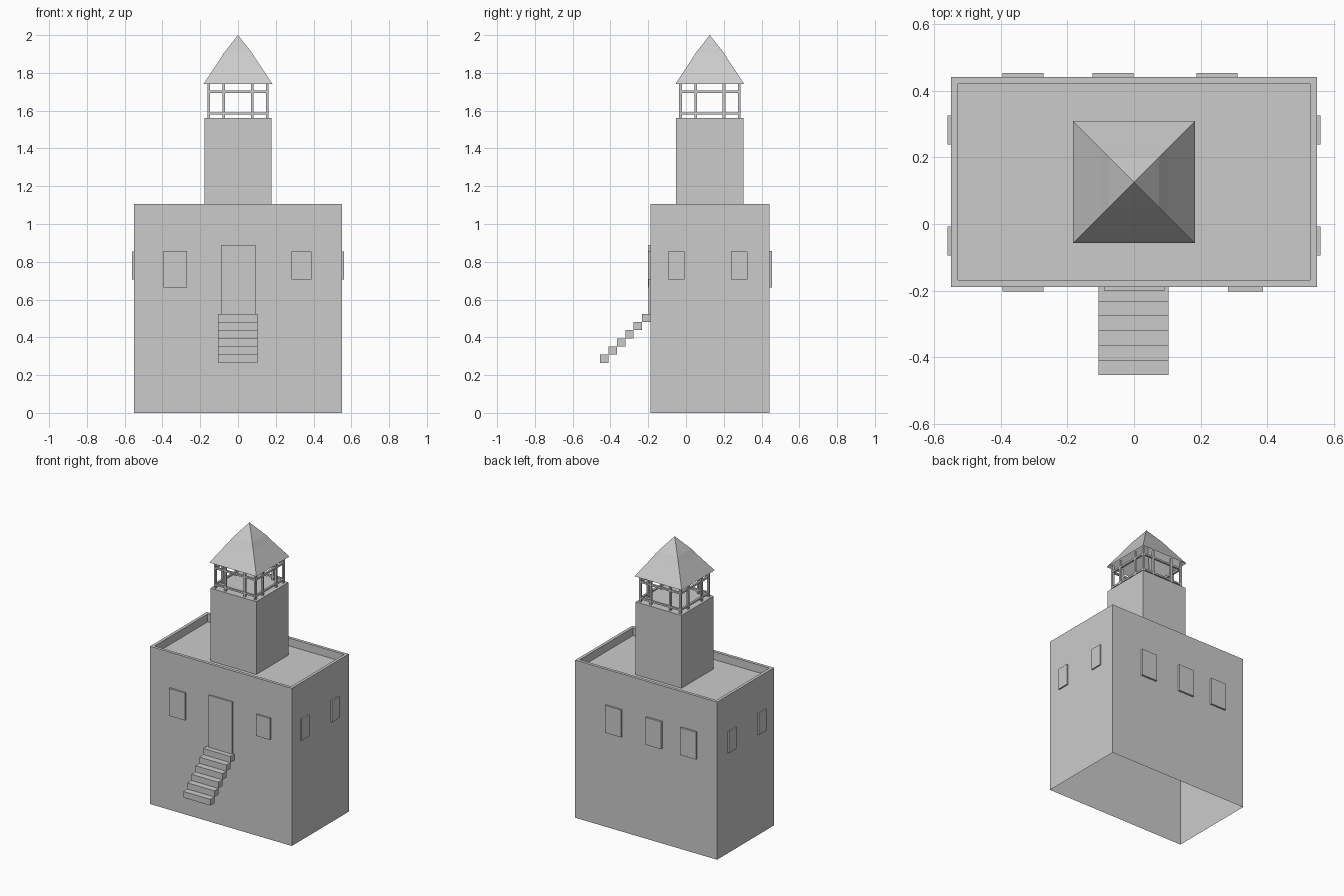
import bpy, bmesh

if "Cube" in bpy.data.objects:
    bpy.data.objects.remove(bpy.data.objects["Cube"])

CY = 0.126                                   # shared centre line of body and tower


def finish(name, bm):
    me = bpy.data.meshes.new(name)
    bmesh.ops.recalc_face_normals(bm, faces=bm.faces)
    bm.to_mesh(me)
    bm.free()
    ob = bpy.data.objects.new(name, me)
    bpy.context.collection.objects.link(ob)
    return ob


def loft(name, rings, cap=False, apex=None):
    """Stack of rectangles (half x, half y, z), open underneath."""
    bm = bmesh.new()
    loops = [[bm.verts.new((sx * hx, CY + sy * hy, z))
              for sx, sy in ((-1, -1), (1, -1), (1, 1), (-1, 1))]
             for hx, hy, z in rings]
    for a, b in zip(loops, loops[1:]):
        for i in range(4):
            j = (i + 1) % 4
            bm.faces.new((a[i], a[j], b[j], b[i]))
    if cap:
        bm.faces.new(loops[-1])
    if apex:
        tip = bm.verts.new((0, CY, apex))
        for i in range(4):
            bm.faces.new((loops[-1][i], loops[-1][(i + 1) % 4], tip))
    return finish(name, bm)


def boxes(name, spans):
    """One object from boxes given as (x0, x1, y0, y1, z0, z1)."""
    bm = bmesh.new()
    for x0, x1, y0, y1, z0, z1 in spans:
        for v in bmesh.ops.create_cube(bm, size=1)['verts']:
            v.co = (x0 + (v.co.x + .5) * (x1 - x0),
                    y0 + (v.co.y + .5) * (y1 - y0),
                    z0 + (v.co.z + .5) * (z1 - z0))
    return finish(name, bm)


# Main building with sunken roof terrace, and the tower standing on it
W, D = 0.55, 0.315
FRONT, BACK = CY - D, CY + D
loft("building", [(W, D, 0), (W, D, 1.105), (W - .021, D - .021, 1.105),
                  (W - .021, D - .021, 1.05)], cap=True)
loft("tower", [(.178, .178, 1.05), (.178, .178, 1.56)], cap=True)

# Slightly bowed tower roof, open underneath
loft("tower_roof", [(.183, .183, 1.74), (.10, .10, 1.865), (.075, .075, 1.905)], apex=2.0)

# Lookout posts and rails around the tower top
P, T = 0.155, 0.007
spots = {(a, b) for a in (-P, -.075, .075, P) for b in (-P, P)}
spots |= {(b, a) for a, b in spots}
boxes("lookout_posts", [(x - T, x + T, CY + y - T, CY + y + T, 1.56, 1.75)
                        for x, y in sorted(spots)])
rails = []
for z in (1.585, 1.70):
    for s in (-P, P):
        rails.append((-P, P, CY + s - T, CY + s + T, z - .006, z + .006))
        rails.append((s - T, s + T, CY - P, CY + P, z - .006, z + .006))
boxes("lookout_rails", rails)

# Door
boxes("door", [(-.09, .092, FRONT - .01, FRONT + .01, .50, .89)])

# Windows: front pair, back row, and two on each side
boxes("front_windows", [(-.395, -.271, FRONT - .013, FRONT + .01, .665, .857),
                        (.282, .388, FRONT - .013, FRONT + .01, .705, .855)])
boxes("back_windows", [(x, x + .123, BACK - .01, BACK + .013, .665, .857)
                       for x in (-.395, -.125, .187)])
boxes("side_windows", [(s * (W - .01), s * (W + .01), y, y + .086, .705, .855)
                       for s in (-1, 1) for y in (-.094, .239)])

# Floating stair of six square steps
RUN, RISE = 0.0443, 0.0433
boxes("stairs", [(-.106, .104, -.454 + i * RUN, -.454 + (i + 1) * RUN,
                  .265 + i * RISE, .265 + (i + 1) * RISE) for i in range(6)])
